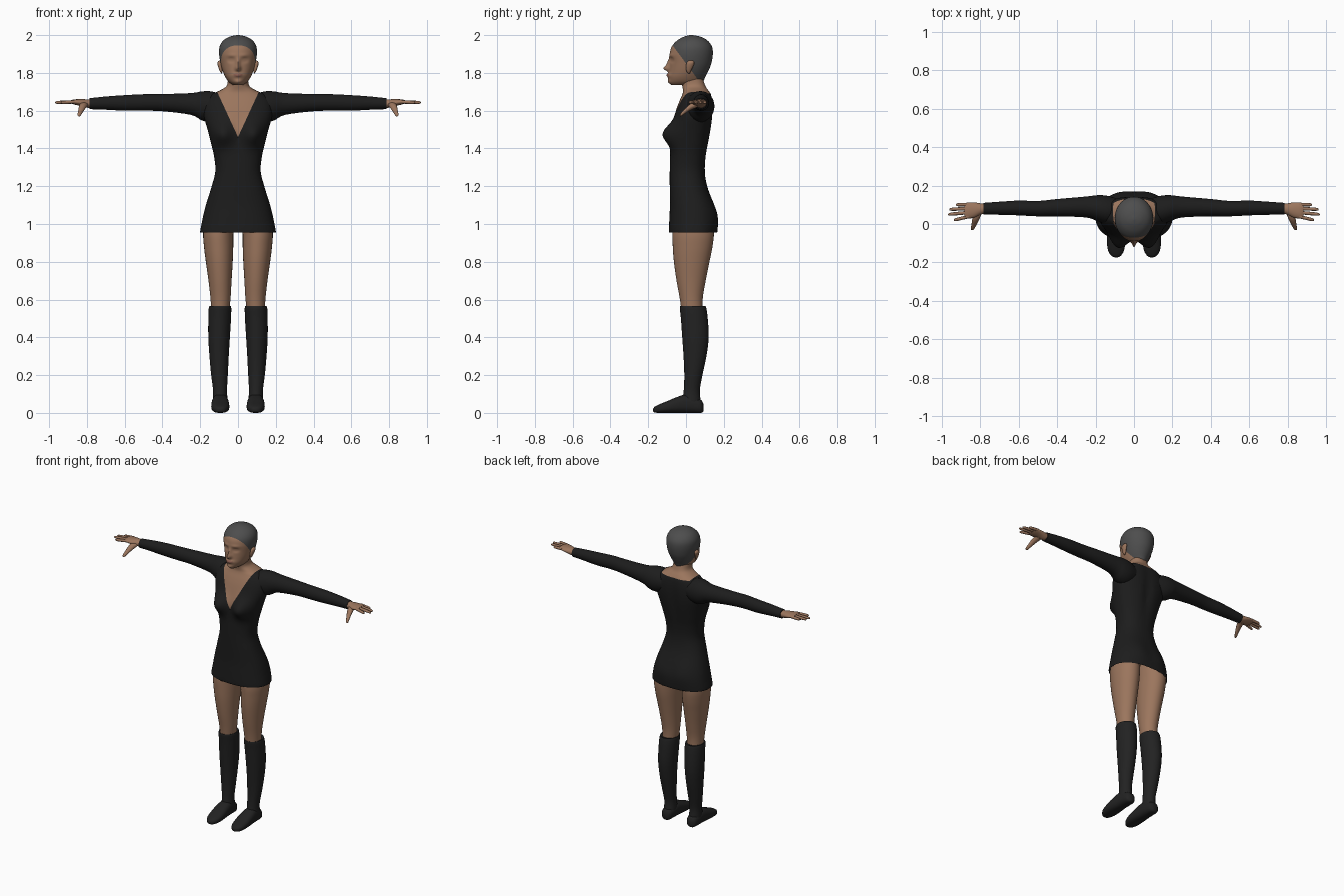
import bpy, bmesh, math
from mathutils import Vector

if "Cube" in bpy.data.objects:
    bpy.data.objects.remove(bpy.data.objects["Cube"])


def material(name, rgb):
    m = bpy.data.materials.new(name)
    m.use_nodes = True
    m.diffuse_color = (*rgb, 1)
    bsdf = next(n for n in m.node_tree.nodes if n.type == 'BSDF_PRINCIPLED')
    bsdf.inputs["Base Color"].default_value = (*rgb, 1)
    return m


SKIN = material("warm skin", (0.33, 0.18, 0.11))
LIPS = material("muted lips", (0.25, 0.11, 0.08))
HAIR = material("grey hair", (0.075, 0.075, 0.075))
DRESS = material("black cloth", (0.012, 0.012, 0.012))
BOOT = material("black leather", (0.016, 0.016, 0.016))
parts = []


def add_object(name, bm, mats):
    bmesh.ops.recalc_face_normals(bm, faces=bm.faces)
    mesh = bpy.data.meshes.new(name)
    bm.to_mesh(mesh)
    bm.free()
    for m in mats:
        mesh.materials.append(m)
    ob = bpy.data.objects.new(name, mesh)
    bpy.context.collection.objects.link(ob)
    parts.append(ob)
    return ob


def spline(rows, steps):
    """Smooth the section rows with a Catmull-Rom spline."""
    out = []
    for i in range(len(rows) - 1):
        four = [rows[max(i - 1, 0)], rows[i], rows[i + 1], rows[min(i + 2, len(rows) - 1)]]
        for k in range(steps):
            t = k / steps
            out.append([b + 0.5 * t * (c - a + t * (2*a - 5*b + 4*c - d + t * (3*(b - c) + d - a)))
                        for a, b, c, d in zip(*four)])
    return out + [rows[-1]]


def loft(name, rows, axis, mats, side=1, segs=32, steps=4, power=1.0):
    """Skin rounded sections; each row is position, u min, u max, v min, v max."""
    place = {'x': lambda t, u, v: (t * side, u, v),
             'y': lambda t, u, v: (u * side, t, v),
             'z': lambda t, u, v: (u * side, v, t)}[axis]
    bm = bmesh.new()
    rings = []
    for t, u0, u1, v0, v1 in spline(rows, steps):
        ring = []
        for k in range(segs):
            a = math.tau * k / segs
            c, s = (math.copysign(abs(f) ** power, f) for f in (math.cos(a), math.sin(a)))
            u, v = (u0 + u1 + (u1 - u0) * c) / 2, (v0 + v1 + (v1 - v0) * s) / 2
            ring.append(bm.verts.new(place(t, u, v)))
        rings.append(ring)
    for low, high in zip(rings, rings[1:]):
        for k in range(segs):
            n = (k + 1) % segs
            bm.faces.new((low[k], low[n], high[n], high[k]))
    bm.faces.new(rings[0])
    bm.faces.new(rings[-1])
    return add_object(name, bm, mats)


def bump(ob, centre, radii, push):
    """Swell the surface along y around a point, on both sides."""
    for v in ob.data.vertices:
        p = Vector((abs(v.co.x), v.co.y, v.co.z))
        d = sum(((a - b) / r) ** 2 for a, b, r in zip(p, centre, radii))
        v.co.y += push * math.exp(-d)


def paint(ob, planes, rule):
    """Cut clean colour borders, then choose each face's material."""
    bm = bmesh.new()
    bm.from_mesh(ob.data)
    for co, no in planes:
        bmesh.ops.bisect_plane(bm, geom=bm.verts[:] + bm.edges[:] + bm.faces[:],
                               plane_co=co, plane_no=no)
    for f in bm.faces:
        f.material_index = rule(f.calc_center_median())
    bm.to_mesh(ob.data)
    bm.free()


def symmetric(rows):
    return [(z, -w, w, y0, y1) for z, w, y0, y1 in rows]


# Dress body, chest and neck: height, half width, front, back
torso = loft("dress_and_neck", symmetric([
    (1.04, .17, -.06, .13), (.966, .192, -.083, .158), (.961, .2, -.09, .166),
    (1.03, .187, -.088, .166), (1.1, .17, -.085, .148), (1.2, .139, -.086, .112),
    (1.28, .12, -.086, .1), (1.36, .127, -.084, .106), (1.43, .143, -.08, .12),
    (1.5, .161, -.075, .133), (1.56, .178, -.064, .14), (1.61, .182, -.05, .142),
    (1.65, .173, -.035, .14), (1.685, .143, -.02, .134), (1.705, .1, -.016, .122),
    (1.73, .061, -.02, .104), (1.77, .053, -.03, .09), (1.8, .05, -.03, .085)]),
    'z', [DRESS, SKIN], segs=64, steps=5, power=0.86)
bump(torso, (.085, -.07, 1.475), (.058, .09, .06), -.058)
bump(torso, (.08, .16, 1.06), (.06, .08, .07), .008)
bump(torso, (0, .14, 1.52), (.03, .05, .16), -.01)
SLOPE, VEE, NAPE = .46, 1.46, 1.69
paint(torso, [((0, 0, VEE), (1, 0, -SLOPE)), ((0, 0, VEE), (-1, 0, -SLOPE)),
              ((0, 0, NAPE), (0, 0, 1))],
      lambda c: int(abs(c.x) < SLOPE * (c.z - VEE) and (c.y < .05 or c.z > NAPE)))

# Head with face relief and close-cropped hair
head = loft("head", symmetric([
    (1.735, .026, -.075, .07), (1.752, .049, -.088, .09), (1.778, .067, -.093, .102),
    (1.81, .081, -.089, .118), (1.85, .092, -.086, .134), (1.9, .1, -.086, .142),
    (1.94, .097, -.075, .137), (1.972, .077, -.046, .113), (1.992, .043, -.01, .075),
    (2, .006, .02, .035)]), 'z', [SKIN, HAIR, LIPS], segs=112, steps=8)
for centre, radii, push in [
        ((0, -.09, 1.824), (.013, .05, .015), -.029),   # nose tip
        ((0, -.09, 1.85), (.01, .05, .024), -.014),     # nose bridge
        ((.036, -.08, 1.868), (.018, .05, .012), .011),  # eye sockets
        ((.036, -.08, 1.868), (.012, .05, .006), -.006),  # eyelids
        ((.034, -.08, 1.893), (.026, .05, .009), -.004),  # brows
        ((0, -.09, 1.788), (.024, .05, .011), -.011),   # lips
        ((0, -.09, 1.752), (.022, .05, .012), -.008)]:  # chin
    bump(head, centre, radii, push)
HAIRLINE, TILT = 1.85, 1.35


def head_colour(c):
    if c.z + TILT * c.y > HAIRLINE:
        return 1
    lips = (c.x / .024) ** 2 + ((c.z - 1.788) / .009) ** 2 < 1 and c.y < 0
    return 2 if lips else 0


paint(head, [((0, 0, HAIRLINE), (0, TILT, 1))], head_colour)

for side, label in ((1, "left"), (-1, "right")):
    # Ear
    loft(label + "_ear", [(1.798, .085, .089, .01, .02), (1.81, .082, .097, .002, .026),
                          (1.835, .084, .106, 0, .038), (1.855, .086, .109, .004, .044),
                          (1.866, .09, .1, .016, .034)], 'z', [SKIN], side, segs=16)

    # Sleeve from shoulder to wrist
    loft(label + "_sleeve", [
        (.08, .01, .13, 1.56, 1.685), (.14, 0, .147, 1.54, 1.702), (.19, .014, .15, 1.548, 1.702),
        (.25, .034, .143, 1.578, 1.693), (.4, .04, .13, 1.597, 1.688), (.5, .04, .12, 1.6, 1.687),
        (.6, .045, .122, 1.6, 1.682), (.7, .048, .116, 1.605, 1.675),
        (.785, .05, .11, 1.608, 1.666)], 'x', [DRESS], side)

    # Palm, four fingers and thumb
    loft(label + "_palm", [
        (.76, .056, .104, 1.615, 1.66), (.795, .05, .107, 1.615, 1.66),
        (.83, .034, .112, 1.624, 1.661), (.865, .028, .112, 1.632, 1.66),
        (.882, .034, .106, 1.638, 1.656)], 'x', [SKIN], side, segs=24)
    for finger, y0, y1, tip in (("little", .102, .1, .927), ("ring", .081, .076, .962),
                                ("middle", .06, .05, .968), ("index", .039, .02, .938)):
        rows = []
        for t, r in ((0, .009), (.5, .009), (.85, .008), (.97, .005), (1, .001)):
            x, y, z = .86 + (tip - .86) * t, y0 + (y1 - y0) * t, 1.647 - .004 * t
            rows.append((x, y - r, y + r, z - r, z + r))
        loft(f"{label}_{finger}_finger", rows, 'x', [SKIN], side, segs=12, steps=3)
    loft(label + "_thumb", [
        (.065, .79, .835, 1.62, 1.65), (.025, .805, .842, 1.603, 1.637),
        (-.008, .822, .847, 1.582, 1.607), (-.026, .832, .85, 1.57, 1.588),
        (-.032, .838, .846, 1.57, 1.578)], 'y', [SKIN], side, segs=16)

    # Bare thigh and knee
    loft(label + "_thigh", [
        (1.06, .015, .168, -.06, .14), (.96, .024, .184, -.072, .148), (.88, .025, .18, -.07, .14),
        (.8, .028, .17, -.064, .124), (.7, .034, .156, -.05, .104), (.6, .04, .145, -.032, .088),
        (.5, .05, .14, -.02, .09)], 'z', [SKIN], side)

    # Tall boot shaft and shoe
    loft(label + "_boot_shaft", [
        (.562, .044, .146, -.026, .098), (.56, .036, .154, -.033, .106),
        (.5, .037, .157, -.027, .115), (.4, .043, .157, -.02, .12), (.3, .049, .151, -.013, .108),
        (.2, .054, .142, -.009, .087), (.12, .058, .132, -.012, .073),
        (.06, .055, .133, -.02, .078), (.02, .058, .13, -.02, .08)], 'z', [BOOT], side)
    loft(label + "_shoe", [
        (.093, .08, .106, .01, .045), (.08, .062, .126, 0, .068), (.04, .054, .134, 0, .085),
        (0, .051, .137, 0, .098), (-.05, .047, .141, 0, .083), (-.1, .046, .141, 0, .062),
        (-.14, .053, .134, 0, .046), (-.165, .068, .118, .002, .033),
        (-.174, .085, .1, .009, .022)], 'y', [BOOT], side, power=0.8)

# Smooth shading on every part
bpy.ops.object.select_all(action='DESELECT')
for ob in parts:
    ob.select_set(True)
bpy.context.view_layer.objects.active = torso
bpy.ops.object.shade_smooth_by_angle(angle=math.radians(60))
